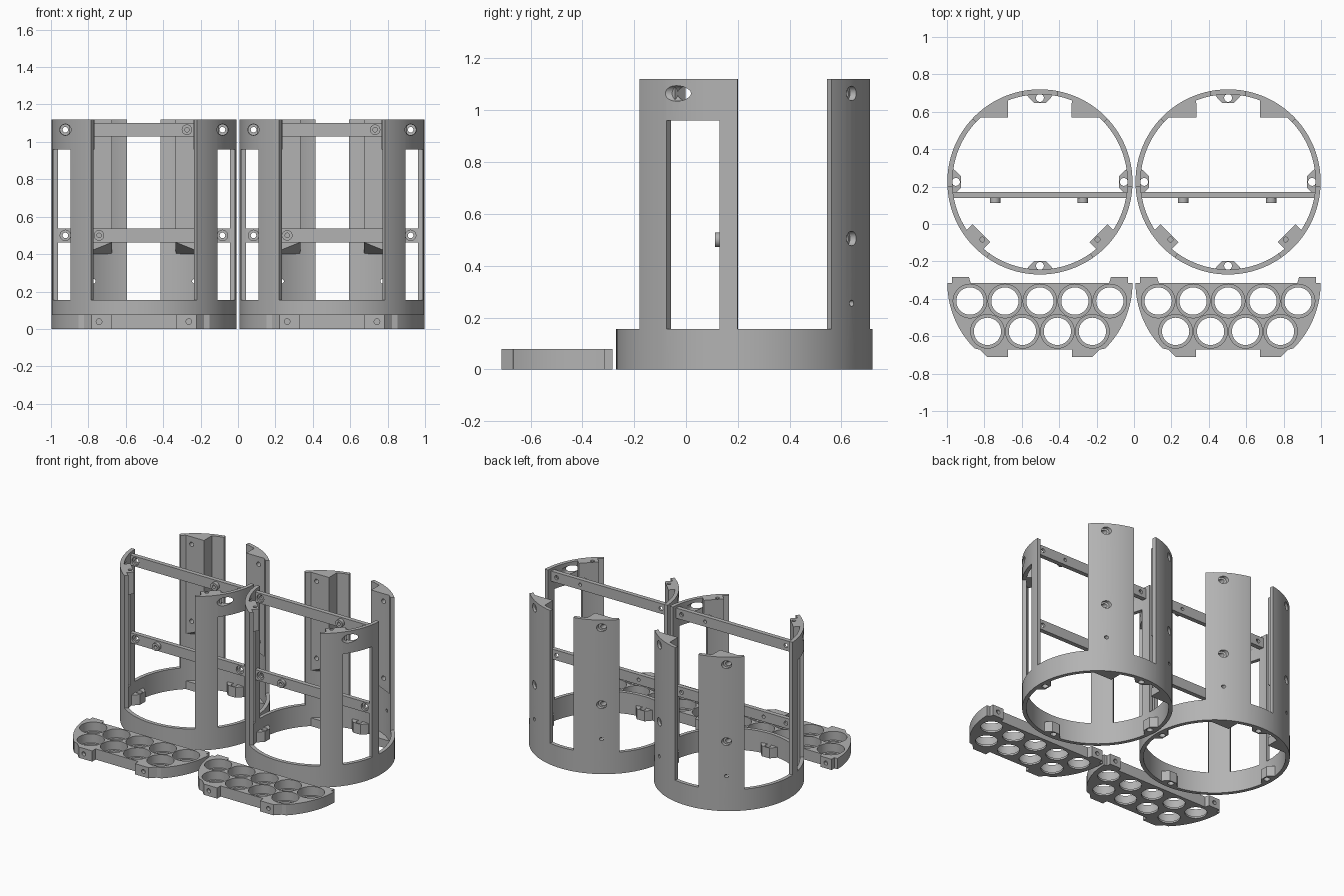
import bpy, bmesh, math
from mathutils import Matrix, Vector

if "Cube" in bpy.data.objects:
    bpy.data.objects.remove(bpy.data.objects["Cube"])

H, RING_H, R, RI = 1.12, 0.155, 0.495, 0.468   # total height, base ring height, radii
CX, CY, TRAY_Y = 0.503, 0.225, -0.315          # unit centres

grey = bpy.data.materials.new("grey plastic")
grey.diffuse_color = (0.45, 0.45, 0.45, 1)
grey.use_nodes = True
grey.node_tree.nodes["Principled BSDF"].inputs["Base Color"].default_value = grey.diffuse_color


def prism(name, pts, z0, z1):
    """Extrude a plan outline between two heights."""
    bm = bmesh.new()
    face = bm.faces.new([bm.verts.new((x, y, z0)) for x, y in pts])
    top = bmesh.ops.extrude_face_region(bm, geom=[face])["geom"]
    bmesh.ops.translate(bm, vec=(0, 0, z1 - z0),
                        verts=[v for v in top if isinstance(v, bmesh.types.BMVert)])
    bmesh.ops.recalc_face_normals(bm, faces=bm.faces)
    return finish(name, bm)


def rod(name, p0, p1, r, n=24):
    """Cylinder between two points."""
    p0, p1 = Vector(p0), Vector(p1)
    bm = bmesh.new()
    rot = (p1 - p0).to_track_quat('Z', 'Y').to_matrix().to_4x4()
    bmesh.ops.create_cone(bm, cap_ends=True, segments=n, radius1=r, radius2=r,
                          depth=(p1 - p0).length,
                          matrix=Matrix.Translation((p0 + p1) / 2) @ rot)
    return finish(name, bm)


def finish(name, bm):
    me = bpy.data.meshes.new(name)
    bm.to_mesh(me)
    bm.free()
    me.materials.append(grey)
    ob = bpy.data.objects.new(name, me)
    bpy.context.collection.objects.link(ob)
    return ob


def rect(x0, x1, y0, y1):
    return [(x0, y0), (x1, y0), (x1, y1), (x0, y1)]


def arc(r, a0, a1, n):
    return [(r * math.cos(math.radians(a0 + (a1 - a0) * i / n)),
             r * math.sin(math.radians(a0 + (a1 - a0) * i / n))) for i in range(n + 1)]


def wedge(a0, a1, z0, z1):
    return prism("cutter", arc(0.6, a0, a1, 12) + arc(0.36, a1, a0, 12), z0, z1)


def turn(pts, deg):
    c, s = math.cos(math.radians(deg)), math.sin(math.radians(deg))
    return [(x * c - y * s, x * s + y * c) for x, y in pts]


def cut(ob, cutters):
    """Subtract the cutters, then delete them."""
    for c in cutters:
        m = ob.modifiers.new("cut", 'BOOLEAN')
        m.operation, m.solver, m.object = 'DIFFERENCE', 'EXACT', c
    dg = bpy.context.evaluated_depsgraph_get()
    me = bpy.data.meshes.new_from_object(ob.evaluated_get(dg))
    ob.modifiers.clear()
    ob.data = me
    for c in cutters:
        bpy.data.objects.remove(c)


unit, tray_parts = [], []

# Tubular shell: base ring, two windowed side columns and two rear columns
shell = rod("shell", (0, 0, 0), (0, 0, H), R, 96)
cuts = [rod("cutter", (0, 0, -0.1), (0, 0, H + 0.1), RI, 96),
        wedge(79, 101, RING_H, H + 0.1), wedge(-125, -55, RING_H, H + 0.1)]
for gap in ((-3, 43, H + 0.1), (-37.3, -11.1, 0.96)):
    cuts.append(wedge(gap[0], gap[1], RING_H, gap[2]))
    cuts.append(wedge(180 - gap[1], 180 - gap[0], RING_H, gap[2]))
for s in (-1, 1):
    cuts.append(rod("cutter", (s * 0.42, -0.5, 1.065), (s * 0.42, -0.1, 1.065), 0.03))
    for z, r in ((1.065, 0.028), (0.505, 0.028), (0.255, 0.012)):
        cuts.append(rod("cutter", (s * 0.27, 0.3, z), (s * 0.27, 0.6, z), r))
cut(shell, cuts)
unit.append(shell)

for s, side in ((-1, "left"), (1, "right")):
    # Rear mounting blocks behind the columns, sloped underneath
    foot = [(0.17, 0.345), (0.325, 0.345)] + arc(0.475, 46.5, 69, 6)
    foot = [(s * x, y) for x, y in foot]
    block = prism("rear_block_" + side, foot, 0.40, H)
    for v in block.data.vertices:
        if v.co.z < 0.5:
            v.co.z += max(0, 0.475 - math.hypot(v.co.x, v.co.y)) * 0.7
    cut(block, [rod("cutter", (s * 0.27, 0.2, z), (s * 0.27, 0.6, z), 0.016)
                for z in (1.065, 0.505)])
    unit.append(block)
    unit.append(prism("rear_foot_" + side, foot, 0.0, 0.06))

    # Corner blocks at the top of the side columns
    pts = turn(rect(0.415, 0.473, -0.04, 0.095), -45)
    corner = prism("corner_block_" + side, [(s * x, y) for x, y in pts], 0.96, H)
    hx, hy = s * 0.308, -0.308
    cut(corner, [rod("cutter", (hx, hy, H - 0.1), (hx, hy, H + 0.1), 0.013, 16)])
    unit.append(corner)

# Screw bosses inside the base ring
for i, name in enumerate(("right", "rear", "left", "front")):
    pts = [(0.475, -0.075), (0.475, 0.075), (0.452, 0.06), (0.422, 0.03),
           (0.422, -0.03), (0.452, -0.06)]
    boss = prism("ring_boss_" + name, turn(pts, 90 * i), 0, 0.075)
    x, y = turn([(0.449, 0)], 90 * i)[0]
    cut(boss, [rod("cutter", (x, y, -0.1), (x, y, 0.2), 0.021)])
    unit.append(boss)

# Cross bars with counterbored end holes and one screw boss each
for name, z, bx in (("upper_bar", 1.065, 0.23), ("lower_bar", 0.50, -0.24)):
    bar = prism(name, rect(-0.478, 0.478, -0.087, -0.055), z - 0.037, z + 0.037)
    cuts = []
    for x in (-0.42, 0.42):
        cuts += [rod("cutter", (x, -0.2, z), (x, -0.073, z), 0.028),
                 rod("cutter", (x, -0.2, z), (x, 0.1, z), 0.015)]
    cuts.append(rod("cutter", (bx, -0.2, z), (bx, 0.1, z), 0.012))
    cut(bar, cuts)
    stud = rod(name + "_boss", (bx, -0.113, z), (bx, -0.086, z), 0.028)
    cut(stud, [rod("cutter", (bx, -0.2, z), (bx, 0.1, z), 0.012)])
    unit += [bar, stud]

# Cell tray: clipped half disc with mounting tabs on both long edges
half = [(-0.495, 0), (-0.42 - 0.05, 0), (-0.47, 0.032), (-0.38, 0.032), (-0.37, 0)]
half += [(-x, y) for x, y in reversed(half)]
low = [(0.32, -0.357), (0.28, -0.397), (0.172, -0.397), (0.172, -0.357)]
outline = half + arc(R, -4, -45, 16) + low
outline += [(-x, y) for x, y in reversed(low)] + arc(R, -135, -176, 16)
tray = prism("cell_tray", outline, 0, 0.078)
cuts = []
cells = [(0.187 * (i - 2), -0.097) for i in range(5)]
cells += [(0.187 * (i - 1.5), -0.259) for i in range(4)]
for x, y in cells:
    cuts += [rod("cutter", (x, y, 0.014), (x, y, 0.2), 0.09, 40),
             rod("cutter", (x, y, -0.1), (x, y, 0.1), 0.073, 40)]
for s in (-1, 1):
    cuts += [rod("cutter", (s * 0.24, -0.5, 0.039), (s * 0.24, -0.37, 0.039), 0.015),
             rod("cutter", (s * 0.425, 0.01, 0.039), (s * 0.425, 0.1, 0.039), 0.015)]
cut(tray, cuts)
tray_parts.append(tray)

# Crisp edges on smooth walls
bpy.ops.object.select_all(action='DESELECT')
for ob in unit + tray_parts:
    ob.select_set(True)
bpy.context.view_layer.objects.active = shell
bpy.ops.object.shade_smooth_by_angle(angle=math.radians(25))

# Place the first unit and a linked copy beside it
for parts, y in ((unit, CY), (tray_parts, TRAY_Y)):
    for ob in parts:
        twin = ob.copy()
        bpy.context.collection.objects.link(twin)
        base = ob.name
        ob.name, twin.name = base + "_west", base + "_east"
        ob.location, twin.location = (-CX, y, 0), (CX, y, 0)
